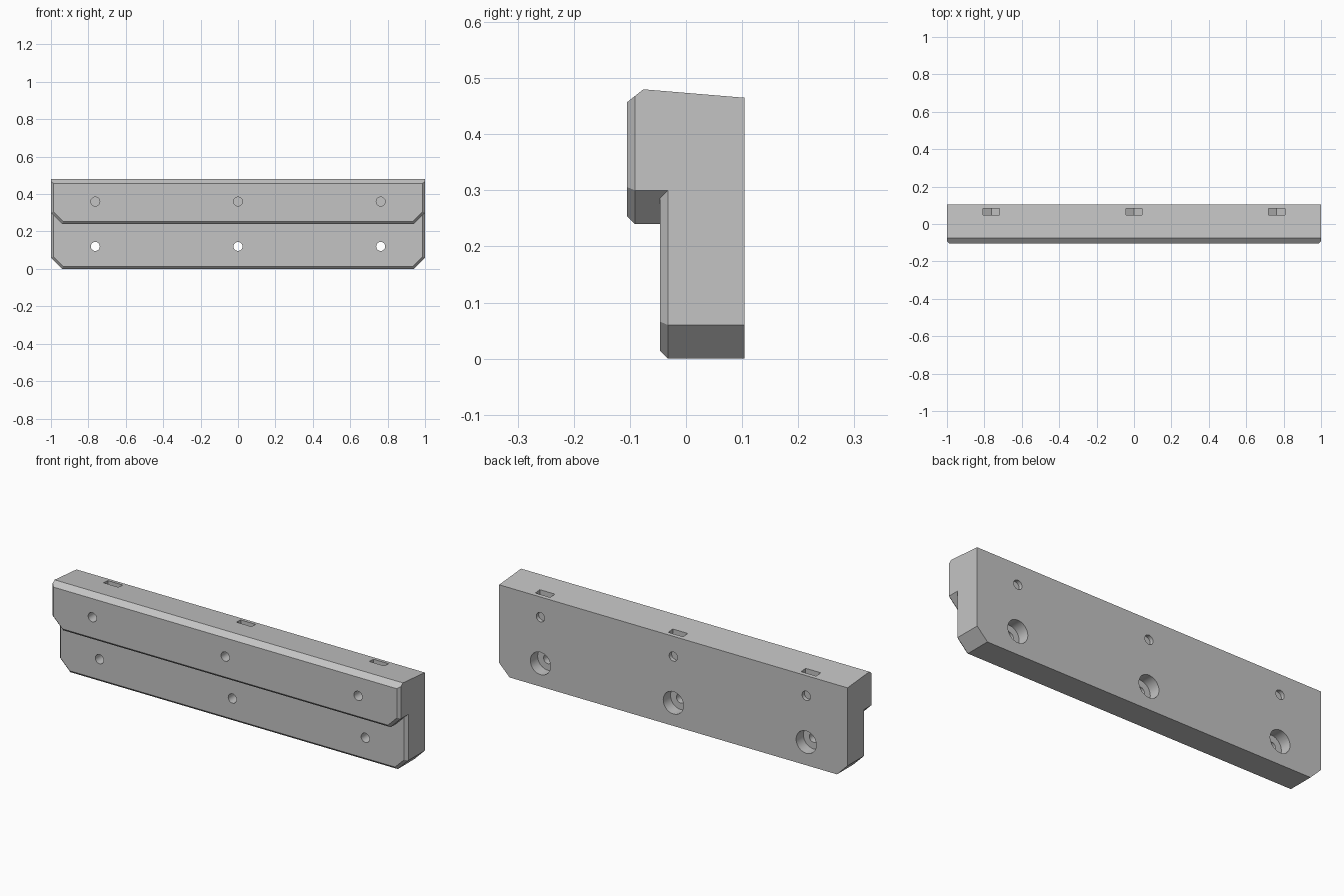
import bpy, bmesh, math
from mathutils import Vector, Matrix

cube = bpy.data.objects.get("Cube")
if cube:
    bpy.data.objects.remove(cube, do_unlink=True)

grey = bpy.data.materials.new("light grey")
grey.use_nodes = True
colour = (0.55, 0.55, 0.55, 1)
grey.diffuse_color = colour
grey.node_tree.nodes["Principled BSDF"].inputs["Base Color"].default_value = colour

BACK, EDGE, CORNER = 0.104, 0.014, 0.06
HOLES_X = (-0.763, 0, 0.763)
LOW_Z, HIGH_Z = 0.12, 0.36


def make_object(name, bm):
    bmesh.ops.recalc_face_normals(bm, faces=bm.faces[:])
    mesh = bpy.data.meshes.new(name)
    bm.to_mesh(mesh)
    bm.free()
    mesh.materials.append(grey)
    obj = bpy.data.objects.new(name, mesh)
    bpy.context.collection.objects.link(obj)
    return obj


def slice_off(bm, point, normal):
    """Cut away everything beyond a plane and close the cut."""
    bmesh.ops.bisect_plane(bm, geom=bm.verts[:] + bm.edges[:] + bm.faces[:],
                           plane_co=point, plane_no=normal, clear_outer=True)
    bmesh.ops.holes_fill(bm, edges=[e for e in bm.edges if e.is_boundary])


def plate(name, front, bottom, top):
    """Block with clipped bottom corners and a bevelled front rim."""
    bm = bmesh.new()
    bmesh.ops.create_cube(bm, size=1)
    bmesh.ops.scale(bm, vec=(2, BACK - front, top - bottom), verts=bm.verts[:])
    bmesh.ops.translate(bm, vec=(0, (BACK + front) / 2, (top + bottom) / 2), verts=bm.verts[:])
    rim = front + EDGE
    d = math.sqrt(0.5)
    for s in (-1, 1):
        corner = (s, rim, bottom + CORNER)
        slice_off(bm, corner, (s, 0, -1))
        slice_off(bm, corner, (s, -1, 0))
        slice_off(bm, corner, (s * d, -1, -d))
    slice_off(bm, (0, rim, bottom), (0, -1, -1))
    return bm


def rod(bm, x, z, radius, y0, y1, sides=32):
    """Prism running along y."""
    matrix = Matrix.Translation((x, (y0 + y1) / 2, z)) @ Matrix.Rotation(math.pi / 2, 4, 'X')
    bmesh.ops.create_cone(bm, cap_ends=True, segments=sides, radius1=radius,
                          radius2=radius, depth=y1 - y0, matrix=matrix)


def boolean(target, cutter, operation):
    mod = target.modifiers.new(operation.lower(), 'BOOLEAN')
    mod.operation, mod.solver, mod.object = operation, 'EXACT', cutter
    bpy.context.view_layer.objects.active = target
    bpy.ops.object.modifier_apply(modifier=mod.name)
    bpy.data.objects.remove(cutter, do_unlink=True)


# Lower body and overhanging upper jaw, with the sloped top
body = make_object("jaw_body", plate("body", -0.046, 0, 0.4))
upper = plate("upper", -0.105, 0.24, 0.5)
slice_off(upper, (0, -0.076, 0.48), (0, 0.015, 0.18))
slice_off(upper, (0, -0.076, 0.48), (0, -0.023, 0.029))
boolean(body, make_object("upper_jaw", upper), 'UNION')

# Screw holes right through
bm = bmesh.new()
for x in HOLES_X:
    for z in (LOW_Z, HIGH_Z):
        rod(bm, x, z, 0.024, -0.2, 0.2)
boolean(body, make_object("hole_cutter", bm), 'DIFFERENCE')

# Counterbores in the back
bm = bmesh.new()
for x in HOLES_X:
    rod(bm, x, LOW_Z, 0.058, BACK - 0.06, 0.2)
boolean(body, make_object("counterbore_cutter", bm), 'DIFFERENCE')

# Nut slots dropped in from the top, each ending in a V
bm = bmesh.new()
half, tip = 0.043, 0.05
for x in HOLES_X:
    outline = [(x - half, 0.6), (x - half, HIGH_Z - tip / 2), (x, HIGH_Z - tip),
               (x + half, HIGH_Z - tip / 2), (x + half, 0.6)]
    face = bm.faces.new([bm.verts.new((px, 0.047, pz)) for px, pz in outline])
    out = bmesh.ops.extrude_face_region(bm, geom=[face])
    bmesh.ops.translate(bm, vec=(0, 0.037, 0),
                        verts=[v for v in out["geom"] if isinstance(v, bmesh.types.BMVert)])
boolean(body, make_object("nut_slot_cutter", bm), 'DIFFERENCE')

# Smooth hole walls, crisp edges
bpy.ops.object.select_all(action='DESELECT')
body.select_set(True)
bpy.context.view_layer.objects.active = body
bpy.ops.object.shade_smooth_by_angle(angle=math.radians(25))
